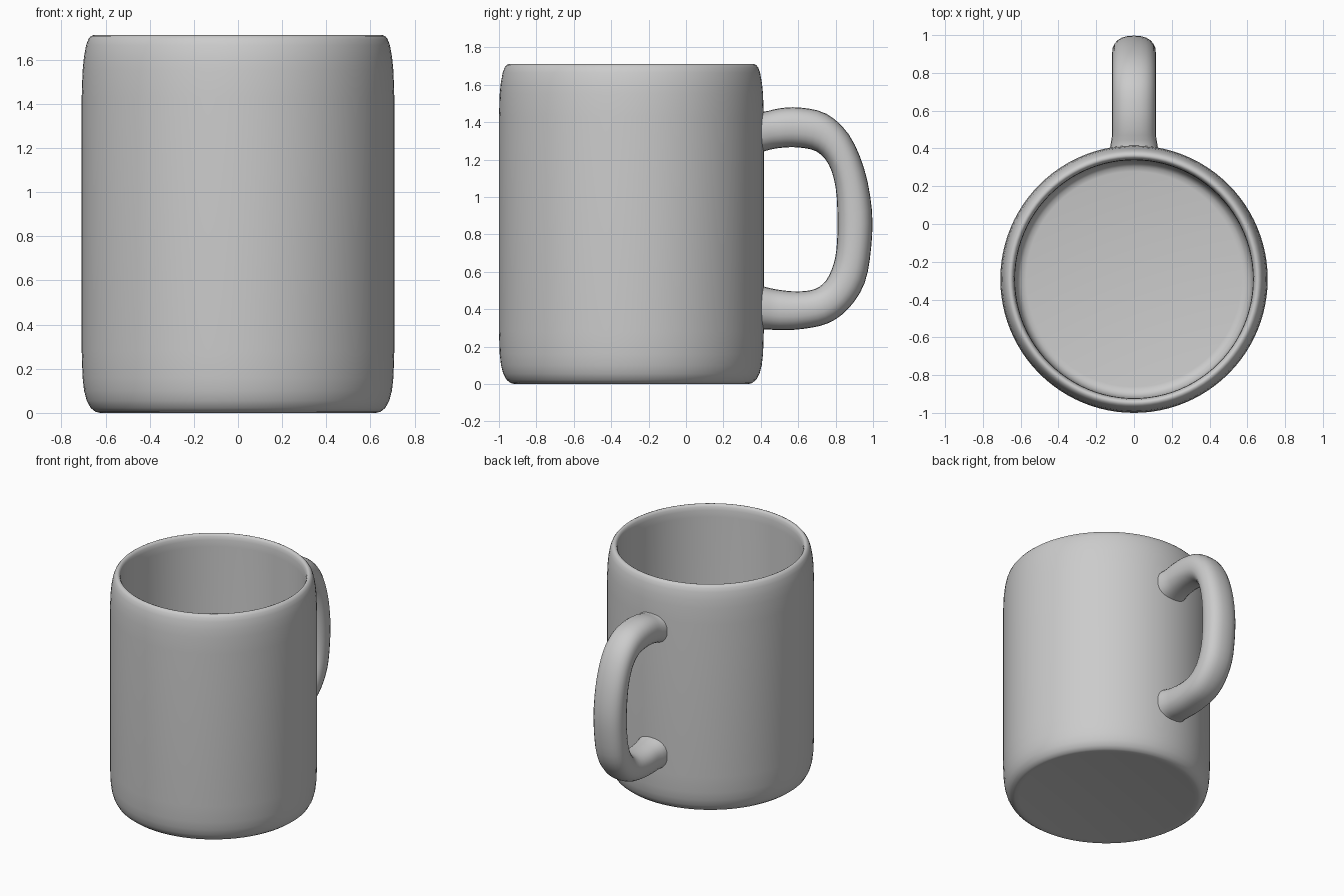
import bpy
import bmesh
from math import cos, sin, pi, copysign
from mathutils import Vector

if "Cube" in bpy.data.objects:
    bpy.data.objects.remove(bpy.data.objects["Cube"])

CY = -0.292      # cup axis
SEG = 96


def finish(bm, name, angle):
    bmesh.ops.recalc_face_normals(bm, faces=bm.faces)
    me = bpy.data.meshes.new(name)
    bm.to_mesh(me)
    bm.free()
    ob = bpy.data.objects.new(name, me)
    bpy.context.collection.objects.link(ob)
    bpy.ops.object.select_all(action='DESELECT')
    ob.select_set(True)
    bpy.context.view_layer.objects.active = ob
    bpy.ops.object.shade_smooth_by_angle(angle=angle)
    return ob


def skin(bm, rings):
    """Bridge successive closed rings with quads and cap both ends."""
    loops = [[bm.verts.new(p) for p in ring] for ring in rings]
    n = len(loops[0])
    for a, b in zip(loops, loops[1:]):
        for i in range(n):
            j = (i + 1) % n
            bm.faces.new((a[i], a[j], b[j], b[i]))
    bm.faces.new(loops[0])
    bm.faces.new(loops[-1])


def spline(pts, steps):
    """Catmull-Rom through the given vectors."""
    out = []
    for i in range(len(pts) - 1):
        p0, p1, p2 = pts[max(i - 1, 0)], pts[i], pts[i + 1]
        p3 = pts[min(i + 2, len(pts) - 1)]
        for s in range(steps):
            t = s / steps
            out.append(0.5 * (2 * p1 + (p2 - p0) * t
                              + (2 * p0 - 5 * p1 + 4 * p2 - p3) * t * t
                              + (3 * p1 - p0 - 3 * p2 + p3) * t ** 3))
    return out + [pts[-1]]


# Cup: lathed (radius, height) profile, outside from the foot up, then inside down
profile = [
    (0.60, 0.004), (0.625, 0.0), (0.645, 0.005), (0.667, 0.022), (0.685, 0.055),
    (0.697, 0.10), (0.704, 0.16), (0.708, 0.28), (0.708, 1.43), (0.704, 1.55),
    (0.698, 1.61), (0.688, 1.665), (0.678, 1.692), (0.667, 1.706), (0.655, 1.711),
    (0.645, 1.707), (0.637, 1.694), (0.632, 1.67), (0.630, 1.62),
    (0.630, 0.22), (0.626, 0.15), (0.615, 0.11), (0.595, 0.09), (0.57, 0.085)]
bm = bmesh.new()
skin(bm, [[(r * cos(2 * pi * k / SEG), CY + r * sin(2 * pi * k / SEG), z)
           for k in range(SEG)] for r, z in profile])
finish(bm, "cup", 0.9)

# Handle: outer and inner edge of each section as (y, z, y, z)
edges = [
    (0.36, 1.47, 0.36, 1.22), (0.42, 1.457, 0.42, 1.245), (0.50, 1.474, 0.50, 1.262),
    (0.61, 1.478, 0.60, 1.265), (0.75, 1.445, 0.70, 1.242), (0.87, 1.335, 0.765, 1.17),
    (0.953, 1.15, 0.80, 1.05), (0.994, 0.93, 0.81, 0.90), (0.99, 0.73, 0.807, 0.75),
    (0.955, 0.54, 0.79, 0.645), (0.87, 0.405, 0.75, 0.555), (0.76, 0.325, 0.69, 0.508),
    (0.62, 0.294, 0.60, 0.495), (0.50, 0.288, 0.50, 0.503), (0.42, 0.292, 0.42, 0.52),
    (0.36, 0.28, 0.36, 0.54)]
sections = spline([Vector(e) for e in edges], 3)
rings = []
for k, (yo, zo, yi, zi) in enumerate(sections):
    mid = Vector((0, (yo + yi) / 2, (zo + zi) / 2))
    half = Vector((0, (yo - yi) / 2, (zo - zi) / 2))
    end = min(k, len(sections) - 1 - k)
    width = 0.116 + 0.02 * max(0, 1 - end / 5)   # flare into the cup wall
    ring = []
    for s in range(24):
        a = 2 * pi * s / 24
        c, d = (copysign(abs(f) ** 0.85, f) for f in (cos(a), sin(a)))
        ring.append(mid + half * c + Vector((width * d, 0, 0)))
    rings.append(ring)
bm = bmesh.new()
skin(bm, rings)
finish(bm, "handle", 0.9)
